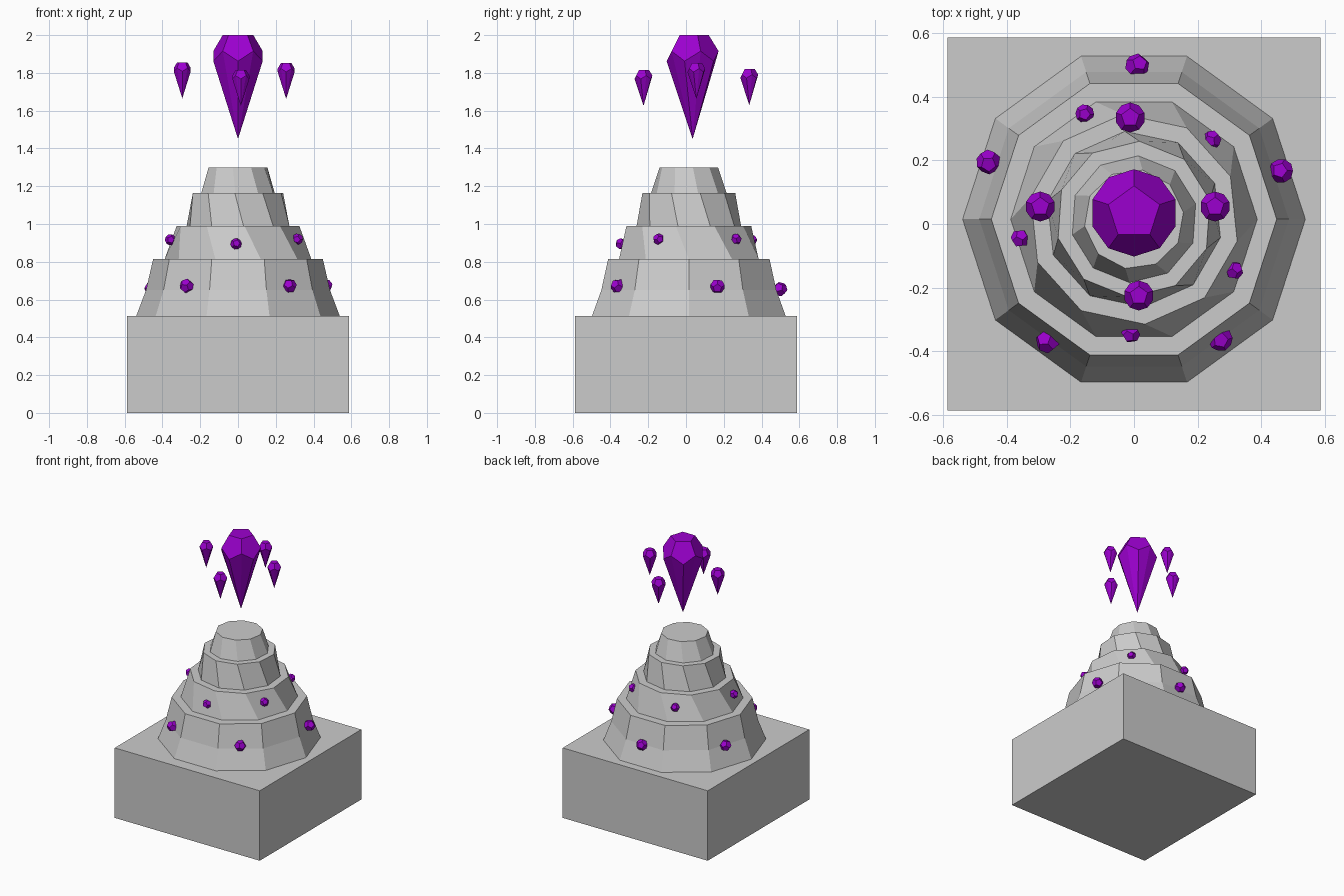
import bpy, bmesh, random
from math import sin, cos, radians, pi
from mathutils import Matrix, Euler, Vector

if "Cube" in bpy.data.objects:
    bpy.data.objects.remove(bpy.data.objects["Cube"])

random.seed(4)
purple = bpy.data.materials.new("purple")
purple.diffuse_color = (0.33, 0.0, 0.62, 1)
purple.use_nodes = True
purple.node_tree.nodes["Principled BSDF"].inputs["Base Color"].default_value = purple.diffuse_color


def finish(name, bm, mat=None):
    bmesh.ops.recalc_face_normals(bm, faces=bm.faces[:])
    me = bpy.data.meshes.new(name)
    bm.to_mesh(me)
    bm.free()
    ob = bpy.data.objects.new(name, me)
    bpy.context.collection.objects.link(ob)
    if mat:
        me.materials.append(mat)
    return ob


def gem(name, loc, r, tilt=(0, 0, 0), tip=None):
    """Dodecahedron; with tip set, its lower face is drawn down to a point."""
    bm = bmesh.new()
    rings = [(0.607, 0.795, 90), (0.982, 0.188, 90), (0.982, -0.188, 54)]
    if tip is None:
        rings.append((0.607, -0.795, 54))
    else:
        bm.verts.new((0, 0, -tip))
    for rad, z, start in rings:
        for k in range(5):
            a = radians(start + 72 * k)
            bm.verts.new((r * rad * cos(a), r * rad * sin(a), r * z))
    bmesh.ops.convex_hull(bm, input=bm.verts[:])
    bmesh.ops.dissolve_limit(bm, angle_limit=radians(2), verts=bm.verts[:], edges=bm.edges[:])
    bm.transform(Matrix.Translation(loc) @ Euler(tilt).to_matrix().to_4x4())
    return finish(name, bm, purple)


# square plinth
bm = bmesh.new()
bmesh.ops.create_cube(bm, size=1, matrix=Matrix.Translation((0, 0, 0.256)) @ Matrix.Diagonal((1.174, 1.174, 0.512, 1)))
finish("plinth", bm)

# stepped ten-sided tower, upper tiers twisted: radius, height, twist
profile = [(0.54, 0.51, 0), (0.487, 0.65, 0), (0.449, 0.815, 0),
           (0.388, 0.815, 0), (0.332, 0.99, -12),
           (0.278, 0.99, -12), (0.246, 1.165, -22),
           (0.2, 1.165, -22), (0.157, 1.3, -28)]
bm = bmesh.new()
loops = []
for r, z, t in profile:
    loops.append([bm.verts.new((r * cos(radians(36 * k + t)), 0.015 + r * sin(radians(36 * k + t)), z))
                  for k in range(10)])
for lo, hi in zip(loops, loops[1:]):
    for k in range(10):
        bm.faces.new((lo[k], lo[(k + 1) % 10], hi[(k + 1) % 10], hi[k]))
bm.faces.new(loops[0])
bm.faces.new(loops[-1])
finish("tower", bm)

# floating crystals
gem("large_crystal", (0, 0.035, 1.889), 0.14, tip=0.439)
for i, (x, y, top) in enumerate([(-0.295, 0.055, 1.855), (0.255, 0.055, 1.852),
                                 (-0.012, 0.335, 1.82), (0.015, -0.225, 1.815)]):
    gem(f"small_crystal_{i + 1}", (x, y, top - 0.038), 0.048, tip=0.152)

# gems set into the two lower tiers
lower = [(0.01, 0.498, 0.655), (0.463, 0.167, 0.67), (-0.458, 0.195, 0.66),
         (-0.272, -0.368, 0.672), (0.272, -0.362, 0.672)]
upper = [(-0.155, 0.347, 0.915), (0.245, 0.265, 0.92), (0.315, -0.145, 0.92),
         (-0.01, -0.345, 0.895), (-0.358, -0.045, 0.917)]
for tier, spots, r in (("lower", lower, 0.039), ("upper", upper, 0.03)):
    for i, p in enumerate(spots):
        tilt = [random.uniform(-pi, pi) for _ in range(3)]
        gem(f"{tier}_gem_{i + 1}", p, r, tilt)
